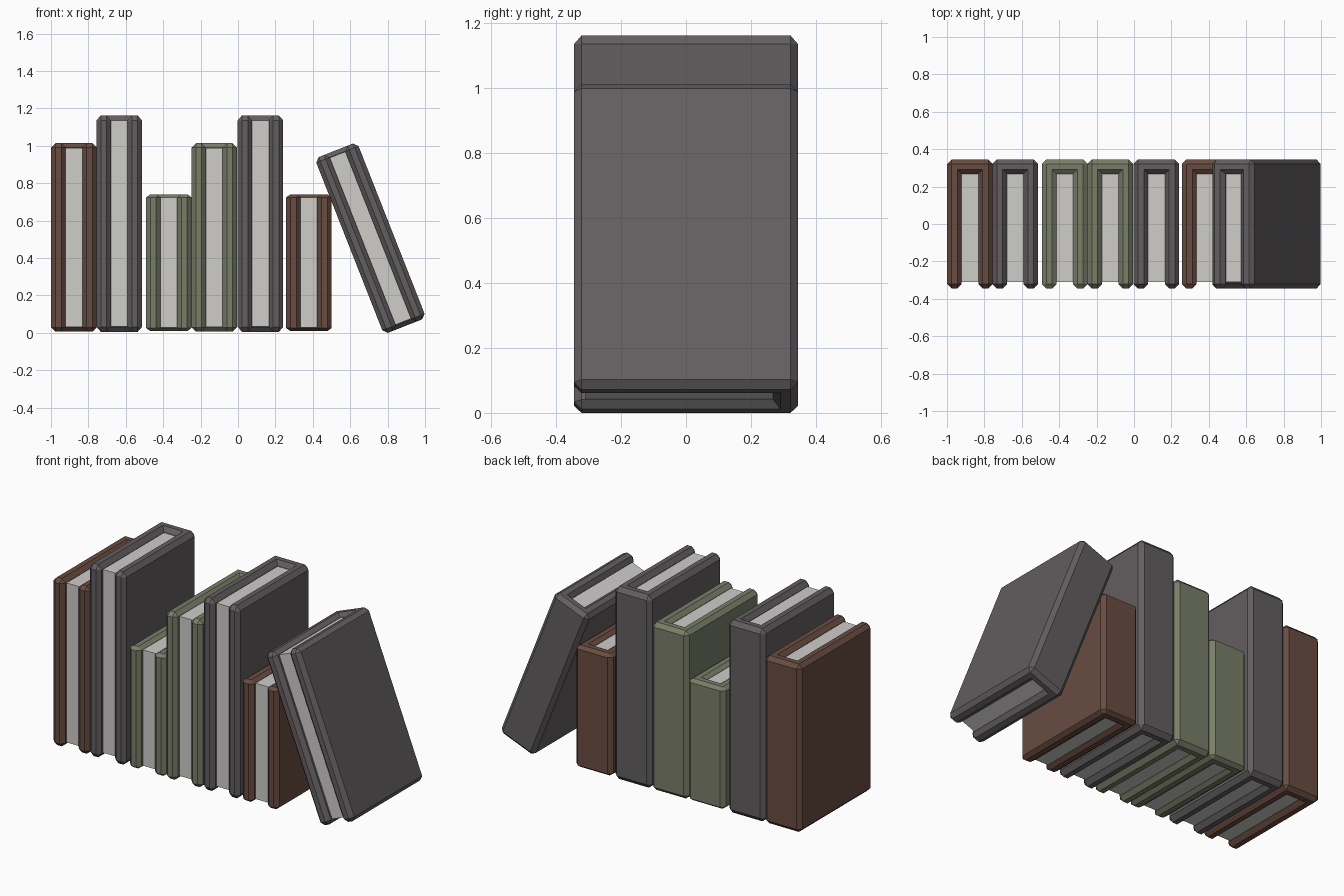
import bpy, bmesh, math

if "Cube" in bpy.data.objects:
    bpy.data.objects.remove(bpy.data.objects["Cube"])

W, D, T, B = 0.243, 0.69, 0.077, 0.023   # book width, depth, board thickness, chamfer


def material(name, color):
    m = bpy.data.materials.new(name)
    m.diffuse_color = (*color, 1)
    m.use_nodes = True
    m.node_tree.nodes["Principled BSDF"].inputs["Base Color"].default_value = m.diffuse_color
    return m


BROWN = material("brown_cover", (0.14, 0.072, 0.052))
GREEN = material("green_cover", (0.19, 0.21, 0.14))
GREY = material("grey_cover", (0.125, 0.112, 0.116))
PAPER = material("paper", (0.62, 0.61, 0.59))


def finish(bm, name, mat):
    bmesh.ops.recalc_face_normals(bm, faces=bm.faces)
    me = bpy.data.meshes.new(name)
    bm.to_mesh(me)
    bm.free()
    me.materials.append(mat)
    ob = bpy.data.objects.new(name, me)
    bpy.context.collection.objects.link(ob)
    return ob


# U-shaped cover, spine at the back, every outward edge chamfered
def cover(name, height, mat):
    x, y, i = W / 2, D / 2, W / 2 - T
    outline = [(-x, -y), (-i, -y), (-i, y - T), (i, y - T),
               (i, -y), (x, -y), (x, y), (-x, y)]
    bm = bmesh.new()
    low = [bm.verts.new((a, b, -0.5)) for a, b in outline]
    high = [bm.verts.new((a, b, 0.5)) for a, b in outline]
    bm.faces.new(low[::-1])
    bm.faces.new(high)
    for k in range(8):
        n = (k + 1) % 8
        bm.faces.new((low[k], low[n], high[n], high[k]))
    bmesh.ops.recalc_face_normals(bm, faces=bm.faces)
    edges = [e for e in bm.edges if e.is_convex]
    bmesh.ops.bevel(bm, geom=edges, offset=B, segments=1, profile=0.5,
                    affect='EDGES', clamp_overlap=True)
    bmesh.ops.scale(bm, vec=(1, 1, height), verts=bm.verts)
    return finish(bm, name, mat)


# Page block, recessed at front, top and bottom
def pages(name, height):
    bm = bmesh.new()
    bmesh.ops.create_cube(bm, size=1)
    front, back = -D / 2 + 0.035, D / 2 - T + 0.002
    bmesh.ops.scale(bm, vec=(W - 2 * T + 0.002, back - front, height * 0.95),
                    verts=bm.verts)
    bmesh.ops.translate(bm, vec=(0, (front + back) / 2, 0), verts=bm.verts)
    return finish(bm, name, PAPER)


# x centre, z centre, height, lean in degrees, cover material
books = [(-0.877, 0.510, 1.008, 0, BROWN),
         (-0.635, 0.584, 1.158, 0, GREY),
         (-0.370, 0.375, 0.732, 0, GREEN),
         (-0.127, 0.510, 1.008, 0, GREEN),
         (0.120, 0.584, 1.158, 0, GREY),
         (0.379, 0.375, 0.732, 0, BROWN),
         (0.708, 0.506, 1.010, -21.5, GREY)]

for n, (x, z, h, lean, mat) in enumerate(books, 1):
    for part in (cover(f"book_{n}_cover", h, mat), pages(f"book_{n}_pages", h)):
        part.location = (x, 0, z)
        part.rotation_euler = (0, math.radians(lean), 0)
